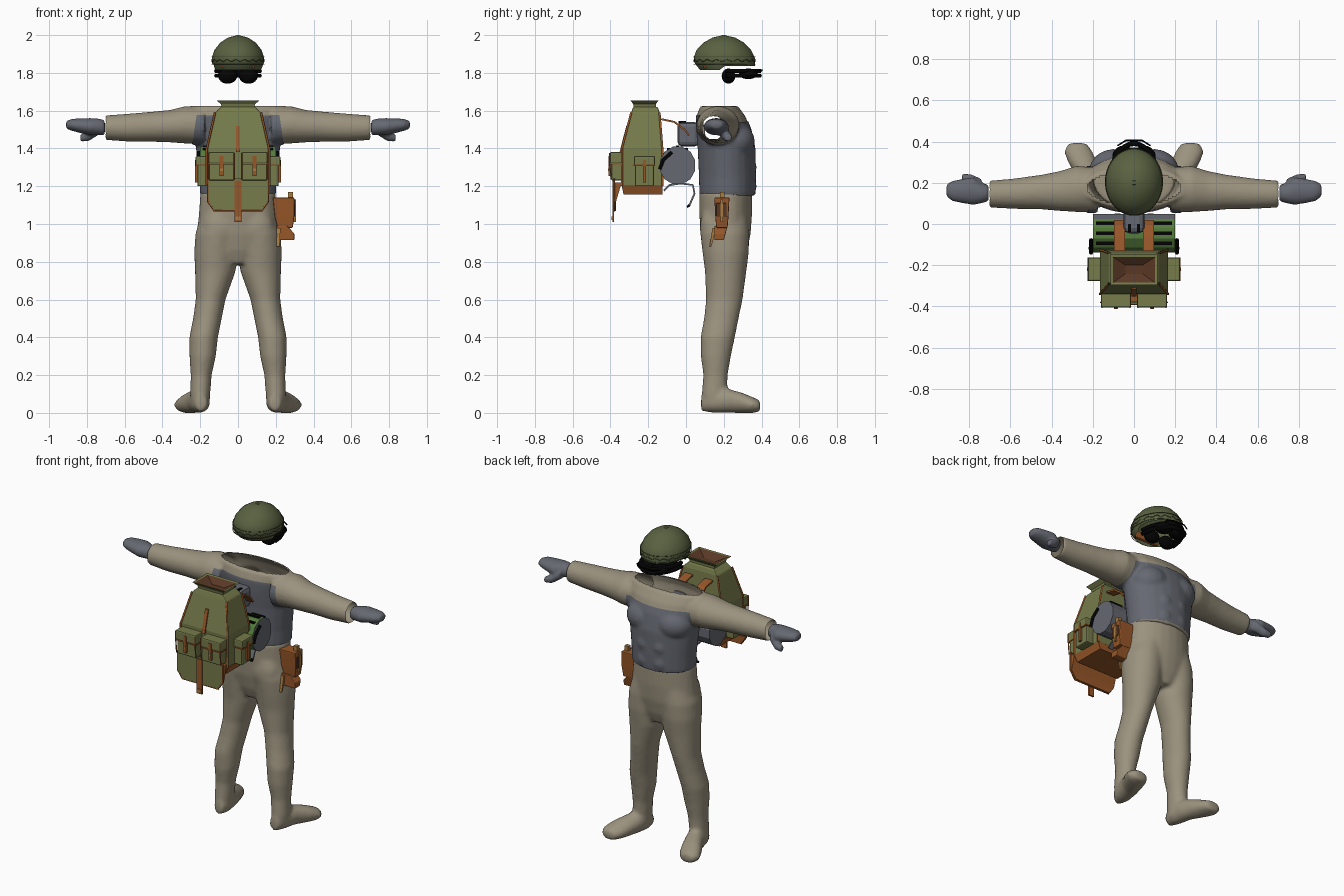
import bpy, bmesh
from math import sin, cos, pi, radians
from mathutils import Matrix, Vector

cube = bpy.data.objects.get("Cube")
if cube:
    bpy.data.objects.remove(cube, do_unlink=True)

CM = 0.01  # dimensions below are in hundredths


def material(name, r, g, b):
    mat = bpy.data.materials.new(name)
    mat.use_nodes = True
    mat.diffuse_color = (r, g, b, 1)
    node = next(n for n in mat.node_tree.nodes if n.type == 'BSDF_PRINCIPLED')
    node.inputs["Base Color"].default_value = (r, g, b, 1)
    node.inputs["Roughness"].default_value = 0.8
    return mat


KHAKI = material("khaki cloth", .33, .29, .21)
SLATE = material("slate grey", .13, .14, .165)
OLIVE = material("olive canvas", .18, .2, .07)
HELMET = material("helmet green", .1, .12, .052)
DARK = material("dark olive", .045, .055, .025)
LEATHER = material("brown leather", .31, .095, .022)
LINING = material("dark brown lining", .1, .04, .018)
BLACK = material("black rubber", .001, .001, .001)
GREEN = material("mat green", .09, .2, .045)
OCHRE = material("ochre strap", .4, .2, .05)


def add(name, bm, *mats):
    bmesh.ops.recalc_face_normals(bm, faces=bm.faces)
    mesh = bpy.data.meshes.new(name)
    bm.to_mesh(mesh)
    bm.free()
    for m in mats:
        mesh.materials.append(m)
    obj = bpy.data.objects.new(name, mesh)
    bpy.context.collection.objects.link(obj)
    return obj


def loft(bm, axis, rings, n=24, mirror=False):
    """Elliptical rings (position, centre a, centre b, radius a, radius b) along an axis."""
    for side in ((1, -1) if mirror else (1,)):
        loops = []
        for t, ca, cb, ra, rb in rings:
            loop = []
            for i in range(n):
                a = 2 * pi * (i + .5) / n
                p = [ca + ra * cos(a), cb + rb * sin(a)]
                p.insert(axis, t)
                loop.append(bm.verts.new((side * p[0] * CM, p[1] * CM, p[2] * CM)))
            loops.append(loop)
        for lo, hi in zip(loops, loops[1:]):
            for i in range(n):
                j = (i + 1) % n
                bm.faces.new((lo[i], lo[j], hi[j], hi[i]))
        bm.faces.new(loops[0])
        bm.faces.new(loops[-1])


def bulge(bm, x, y, z, rx, ry, rz):
    """Mirrored pair of ellipsoids."""
    for s in (1, -1):
        m = Matrix.Translation(Vector((s * x, y, z)) * CM) @ Matrix.Diagonal((rx * CM, ry * CM, rz * CM, 1))
        bmesh.ops.create_uvsphere(bm, u_segments=20, v_segments=12, radius=1, matrix=m)


def fuse(name, bm, voxel, *mats):
    """Merge overlapping volumes into one smooth skin."""
    obj = add(name, bm)
    rm = obj.modifiers.new("fuse", 'REMESH')
    rm.mode, rm.voxel_size = 'VOXEL', voxel
    sm = obj.modifiers.new("soften", 'SMOOTH')
    sm.iterations = 6
    deps = bpy.context.evaluated_depsgraph_get()
    mesh = bpy.data.meshes.new_from_object(obj.evaluated_get(deps))
    obj.modifiers.clear()
    obj.data = mesh
    mesh.materials.clear()
    for m in mats:
        mesh.materials.append(m)
    mesh.shade_smooth()
    return obj


def tiers(name, levels, mat, bevel=0, mirror=False, caps=True):
    """Stacked rectangles (z, x min, x max, y min, y max)."""
    for side in ((1, -1) if mirror else (1,)):
        bm = bmesh.new()
        loops = [[bm.verts.new((side * x * CM, y * CM, z * CM)) for x, y in
                  ((a, c), (b, c), (b, d), (a, d))] for z, a, b, c, d in levels]
        for lo, hi in zip(loops, loops[1:]):
            for i in range(4):
                bm.faces.new((lo[i], lo[i - 1], hi[i - 1], hi[i]))
        if caps:
            bm.faces.new(loops[0])
            bm.faces.new(loops[-1])
        obj = add(name, bm, mat)
        if bevel:
            b = obj.modifiers.new("bevel", 'BEVEL')
            b.width, b.segments = bevel * CM, 2


def box(name, x, y, z, mat, **kw):
    tiers(name, [(h, *x, *y) for h in z], mat, **kw)


def cord(name, pts, r, mat, closed=False):
    cu = bpy.data.curves.new(name, 'CURVE')
    cu.dimensions, cu.bevel_depth, cu.bevel_resolution = '3D', r * CM, 1
    sp = cu.splines.new('POLY')
    sp.points.add(len(pts) - 1)
    for p, co in zip(sp.points, pts):
        p.co = (*(Vector(co) * CM), 1)
    sp.use_cyclic_u = closed
    cu.materials.append(mat)
    bpy.context.collection.objects.link(bpy.data.objects.new(name, cu))


def ribbon(name, x, width, path, mat):
    """Mirrored flat strap following a (y, z) path."""
    for s in (1, -1):
        bm = bmesh.new()
        rows = [[bm.verts.new(Vector((s * x + w, y, z)) * CM) for w in (-width / 2, width / 2)] for y, z in path]
        for (a, b), (c, d) in zip(rows, rows[1:]):
            bm.faces.new((a, b, d, c))
        add(name, bm, mat).modifiers.new("thick", 'SOLIDIFY').thickness = CM


# Trousers and feet
bm = bmesh.new()
loft(bm, 2, [(117, 0, 21, 20, 14), (105, 0, 21, 20.8, 14), (95, 0, 21, 22, 13.3), (86, 0, 21, 20, 11.5), (79, 0, 21, 8, 9)])
loft(bm, 2, [(106, 9.5, 20.5, 9.5, 12), (95, 11, 20.5, 11.6, 13), (85, 11.7, 21, 11.5, 12.3), (75, 12, 21, 10.8, 11),
             (60, 14.5, 20.3, 7.9, 9.7), (50, 16.2, 18.7, 7.6, 9.2), (40, 18.2, 16.8, 7.6, 9.1), (30, 18.7, 15.8, 7, 8),
             (20, 19.5, 15.6, 5.6, 6.5), (10, 20, 15, 5.3, 6.7), (3, 20, 15, 5, 6)], mirror=True)
loft(bm, 1, [(8, 19.5, 5, 3, 4), (14, 20, 6, 5.2, 6), (22, 21.5, 6.5, 6, 6.4), (30, 25, 5.2, 7, 5.4),
             (35, 27, 4.2, 7, 4.3), (39.3, 27.5, 3.6, 4.5, 3)], mirror=True)
bulge(bm, 9, 13.5, 98, 10, 6.2, 11)
fuse("trousers_and_feet", bm, .012, KHAKI)

# Shirt with sleeves, open at the neck and the cuffs
bm = bmesh.new()
loft(bm, 2, [(115, 0, 22, 19.8, 14.6), (125, 0, 22, 20.2, 14.8), (140, 0, 21.5, 22, 15), (150, 0, 20, 23.5, 14.4),
             (157, 0, 18.5, 25, 13), (162.5, 0, 17.5, 25, 10)])
loft(bm, 0, [(18, 16.5, 152, 11, 10), (28, 17, 152.5, 11.2, 9.9), (36, 16, 151.8, 9.7, 8.6), (45, 15.5, 151.5, 8.4, 8),
             (58, 14.7, 151, 7.4, 7.4), (70.5, 14.5, 151, 6.5, 6.5)], mirror=True)
bulge(bm, 10, 25.5, 144, 11.5, 10.5, 9.5)
for height in (130, 120):
    bulge(bm, 5, 32, height, 5.6, 5, 6)
shirt = fuse("shirt", bm, .01, KHAKI, SLATE)

# Grey vest laid over the shirt, with straight cut edges
bm = bmesh.new()
bm.from_mesh(shirt.data)
cuts = [((0, 0, 1.54), (0, 0, 1)), ((0, 0, 1.575), (0, 0, 1))] + [((s * .22, 0, 1.57), (s, 0, .15)) for s in (1, -1)]
for co, no in cuts:
    bmesh.ops.bisect_plane(bm, geom=bm.verts[:] + bm.edges[:] + bm.faces[:], plane_co=co, plane_no=no)
vest, holes = [], []
for f in bm.faces:
    x, y, z = f.calc_center_median()
    if (x / .225) ** 2 + ((y - .175) / .08) ** 2 < 1 and z > 1.58 or abs(x) > .7:
        holes.append(f)
    elif abs(x) + .15 * (z - 1.57) < .22 and 1.16 < z < (1.54 if y > .17 else 1.575):
        vest.append(f)
copy = bmesh.ops.duplicate(bm, geom=vest)["geom"]
bm.normal_update()
for part in copy:
    if isinstance(part, bmesh.types.BMVert):
        part.co += part.normal * .004
    elif isinstance(part, bmesh.types.BMFace):
        part.material_index = 1
bmesh.ops.delete(bm, geom=holes, context='FACES')
bm.to_mesh(shirt.data)
bm.free()

# Gloved hands with thumbs
bm = bmesh.new()
loft(bm, 0, [(70.5, 15, 151, 4, 4), (74, 15, 151.5, 5, 4.4), (78, 16, 151.5, 6.8, 4.6), (83, 16, 152, 6, 4),
             (88, 16, 152.5, 5, 3.2), (91, 16.3, 152.5, 3, 2)], n=16, mirror=True)
loft(bm, 0, [(74, 19, 150, 3, 3), (79, 21.5, 146.5, 2.7, 2.7), (83.5, 22.5, 145.5, 2, 2)], n=12, mirror=True)
fuse("hands", bm, .008, SLATE)

# Helmet shell with net bands, crown button and inner pad
bm = bmesh.new()
loft(bm, 2, [(181.5, 0, 22, 12.6, 14.6), (185, 0, 20.6, 13.7, 16), (188, 0, 20.3, 13.9, 16.3), (192, 0, 20, 12.6, 14.6),
             (196, 0, 20, 9.5, 10.8), (198.7, 0, 20, 5.3, 6), (199.7, 0, 20, 1.4, 1.5)], n=32)
rim = [f for f in bm.faces if len(f.verts) > 4 and f.calc_center_median().z < 1.9]
bmesh.ops.delete(bm, geom=rim, context='FACES')
for v in bm.verts:
    if v.co.z < 1.83 and v.co.y > .2:
        v.co.z += .022
add("helmet", bm, HELMET).data.shade_smooth()
for base, wave in ((184.5, 0), (186.5, .6), (188.5, 0)):
    cord("helmet_band", [(13.9 * cos(a), 20.4 + 16.2 * sin(a), base + sin(a * 18) * wave)
                         for a in (radians(5 * i) for i in range(72))], .2, DARK, True)
box("helmet_button", (-1, 1), (19, 21), (199, 200), HELMET, bevel=.3)
box("helmet_pad", (-9, 9), (9, 11), (182.5, 187), LEATHER, bevel=.5)

# Goggles
bm = bmesh.new()
bulge(bm, 5.5, 22.5, 178.3, 5, 3.6, 4)
bulge(bm, 5, 33, 179.5, 5.5, 5, 2.8)
add("goggle_lenses", bm, BLACK).data.shade_smooth()
for z in (178.5, 181):
    cord("goggle_frame", [(11.5 * cos(a), 21 + 18 * sin(a), z) for a in (pi * i / 16 for i in range(17))], 1.2, BLACK)
cord("goggle_rim", [(-8, 38, 181.5), (-4, 40.5, 181.5), (4, 40.5, 181.5), (8, 38, 181.5)], .4, BLACK)

# Backpack body, base and flared collar
tiers("pack_base", [(115.5, -15, 15, -33, -12.5), (120, -16.5, 16.5, -34, -12.5)], LEATHER)
tiers("pack_body", [(120, -16.5, 16.5, -34, -12.5), (140, -16.5, 16.5, -34, -12.5), (159, -12.2, 12.2, -29, -14),
                    (162, -9, 9, -28, -15)], OLIVE, bevel=.6)
tiers("pack_collar", [(161, -8.5, 8.5, -27.5, -16), (163.5, -9, 9, -28, -16), (165.5, -11.5, 11.5, -29.5, -14.5)],
      OLIVE, caps=False)
tiers("collar_lining", [(162.2, -4, 4, -24, -20), (165.3, -10.3, 10.3, -28.5, -16)], LINING, caps=False)
tiers("collar_rim", [(165.3, -10.3, 10.3, -28.5, -16), (165.5, -11.5, 11.5, -29.5, -14.5)], OLIVE, caps=False)
box("collar_floor", (-8, 8), (-27, -16.5), (161.8, 162.3), LINING)
for s in (1, -1):
    for low, high in ((-34, -29), (-12.5, -14)):
        cord("pack_piping", [(s * 16.5, low, 120), (s * 16.5, low, 140), (s * 12.2, high, 159)], .6, LEATHER)

# Hanging front flap with leather back and edging
tiers("front_flap", [(107, -12.5, 12.5, -38.3, -37.6), (112, -16, 16, -38.3, -37.6), (124, -16, 16, -38.3, -37.6)], OLIVE)
tiers("flap_lining", [(107, -12.5, 12.5, -37.6, -37), (112, -16, 16, -37.6, -37), (122, -16, 16, -37.6, -34)], LEATHER)
cord("flap_edge", [(-16, -38, 124), (-16, -38, 112), (-12.5, -38, 107), (12.5, -38, 107), (16, -38, 112), (16, -38, 124)], .5, LEATHER)
box("flap_strap", (-1.8, 1.8), (-39, -38), (101, 123), LEATHER)
box("flap_buckle", (-1.4, 1.4), (-39.4, -38.5), (102, 104), OCHRE)
tiers("upper_strap", [(138, -1.1, 1.1, -35.2, -33), (152, -1.1, 1.1, -31.6, -30)], LEATHER)

# Pockets on the front and sides, each with lid and strap
box("front_pocket", (2, 15.5), (-39.5, -33), (123, 134), OLIVE, bevel=.7, mirror=True)
box("front_pocket_lid", (1.6, 15.9), (-40.5, -33), (132, 138), OLIVE, bevel=.7, mirror=True)
box("front_pocket_edge", (1.5, 16), (-40.6, -33.5), (131.6, 132.4), LEATHER, mirror=True)
box("front_pocket_strap", (7.8, 9.8), (-41, -39), (125.5, 136), LEATHER, mirror=True)
box("front_pocket_buckle", (8, 9.6), (-41.3, -40.5), (128, 129.5), OCHRE, mirror=True)
for x in (2, 15.6):
    for s in (1, -1):
        cord("front_pocket_piping", [(s * x, -39.6, 123.5), (s * x, -40.4, 132), (s * x, -40.4, 137.5)], .4, LEATHER)
box("side_pocket", (16, 21.5), (-27, -17), (120, 133), OLIVE, bevel=.7, mirror=True)
box("side_pocket_lid", (16, 22.4), (-27.6, -16.4), (131, 136), OLIVE, bevel=.7, mirror=True)
box("side_pocket_edge", (16, 22.5), (-27.7, -16.3), (130.6, 131.4), LEATHER, mirror=True)
box("side_pocket_strap", (21, 22.8), (-22.8, -21.2), (122, 134), LEATHER, mirror=True)

# Bedroll, green on the pack side only, with black ribs and ties
bm = bmesh.new()
loft(bm, 0, [(-20, -4.5, 131, 9.7, 10.3), (20, -4.5, 131, 9.7, 10.3)], n=12)
roll = add("bedroll", bm, SLATE, GREEN)
for p in roll.data.polygons:
    p.material_index = int(p.normal.z - p.normal.y > .3)
for a in (60, 90, 120):
    y, z = -4.5 + 9.6 * cos(radians(a)), 131 + 10.2 * sin(radians(a))
    box("bedroll_rib", (9.5, 18.5), (y - .8, y + .8), (z - .6, z + .4), BLACK, mirror=True)
for s in (1, -1):
    cord("bedroll_tie", [(s * 20.8, -14, 129), (s * 21, -12, 134), (s * 20.8, -7.5, 138)], 1, BLACK)

# Back pad and harness
box("back_pad", (-5, 5), (-4.5, 7), (141, 154), SLATE, bevel=2.5)
box("pad_clip", (1.5, 3), (-4, 0), (153.4, 154.4), BLACK, mirror=True)
ribbon("shoulder_strap", 7, 5.5, [(-13, 156), (-6, 154.5), (0, 150), (2, 147)], LEATHER)
ribbon("lower_strap", 8, 3, [(-12, 118), (-9, 121), (-3, 122), (4, 121), (5, 116), (2, 109)], SLATE)
ribbon("strap_tip", 8, 3.2, [(2.2, 110), (1, 108.5)], BLACK)

# Holster on the left hip
tiers("holster", [(98, 21, 29, 16, 22), (104, 19.5, 29.8, 15.5, 22.5), (114, 18.5, 29.8, 15, 23)], LEATHER, bevel=.5)
tiers("holster_tip", [(91.5, 19, 29.8, 15, 20), (95, 19, 29.8, 15, 21), (99, 19, 26, 15, 22)], LEATHER, bevel=.4)
box("holster_flap", (28.8, 30.3), (16, 21.5), (104, 111), LINING, bevel=.3)
box("holster_strap", (29, 30.6), (18.3, 19.7), (101, 113), OCHRE)
box("holster_loop", (26.5, 29), (18, 20.5), (113, 117), OCHRE)
tiers("holster_tie", [(88, 20.5, 22, 12.5, 13.5), (98, 20.5, 22.5, 14, 16)], OCHRE)
